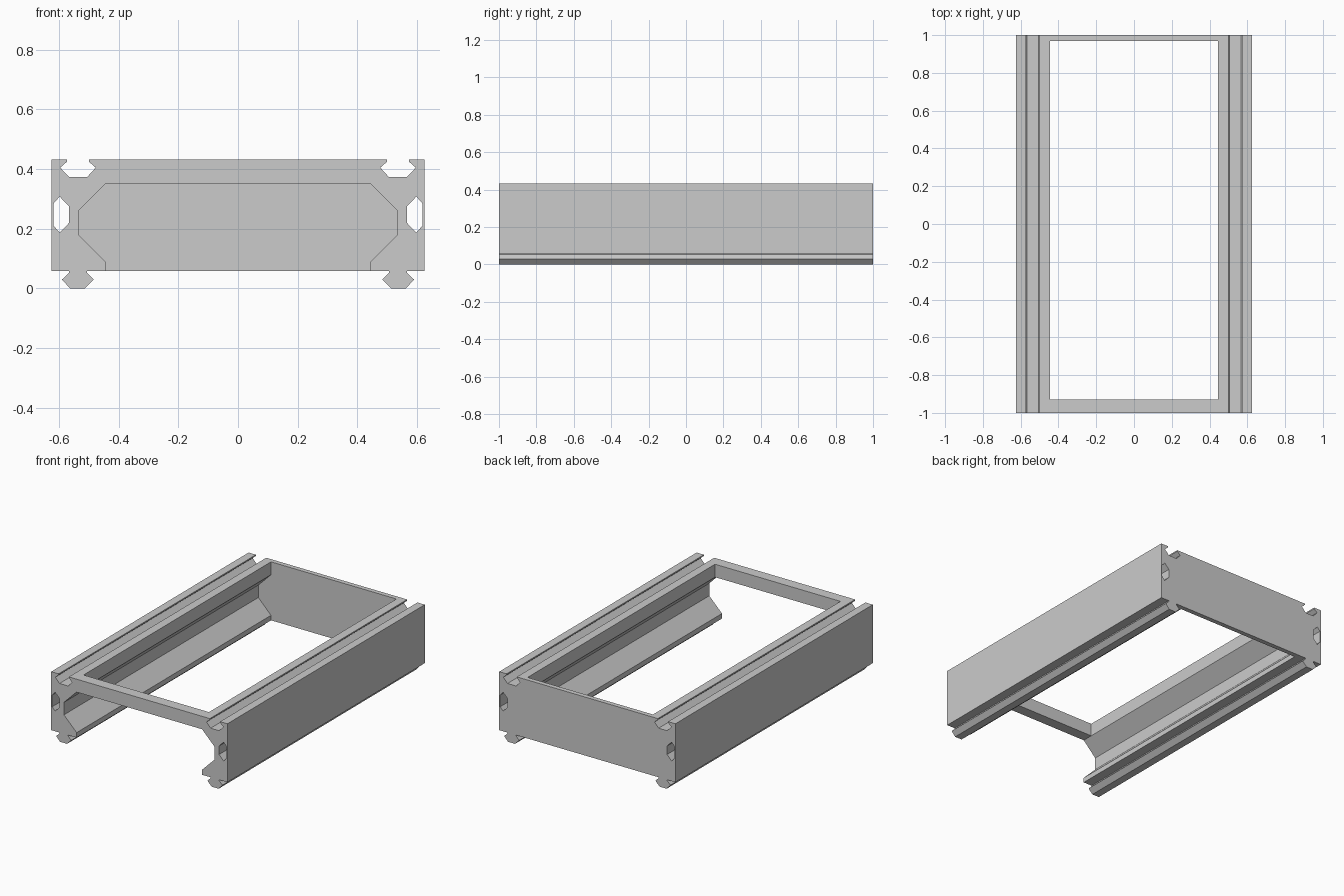
import bpy
import bmesh

if "Cube" in bpy.data.objects:
    bpy.data.objects.remove(bpy.data.objects["Cube"], do_unlink=True)

# Single plain grey finish
grey = bpy.data.materials.new("light_grey")
grey.use_nodes = True
colour = (0.6, 0.6, 0.6, 1)
grey.diffuse_color = colour
grey.node_tree.nodes["Principled BSDF"].inputs["Base Color"].default_value = colour

TOP, BASE, OUT, IN = 0.433, 0.058, 0.625, 0.445


def extrude_profile(name, loops, y0, y1):
    """Fill x/z outlines (inner loops become holes) and extrude along y."""
    bm = bmesh.new()
    edges = []
    for loop in loops:
        verts = [bm.verts.new((x, y0, z)) for x, z in loop]
        edges += [bm.edges.new((a, b)) for a, b in zip(verts, verts[1:] + verts[:1])]
    bmesh.ops.triangle_fill(bm, edges=edges, use_beauty=True, normal=(0, -1, 0))
    result = bmesh.ops.extrude_face_region(bm, geom=bm.faces[:], use_keep_orig=True)
    moved = [v for v in result["geom"] if isinstance(v, bmesh.types.BMVert)]
    bmesh.ops.translate(bm, verts=moved, vec=(0, y1 - y0, 0))
    bmesh.ops.recalc_face_normals(bm, faces=bm.faces[:])
    mesh = bpy.data.meshes.new(name)
    bm.to_mesh(mesh)
    bm.free()
    mesh.materials.append(grey)
    obj = bpy.data.objects.new(name, mesh)
    bpy.context.collection.objects.link(obj)
    return obj


def mirrored(points):
    return [(-x, z) for x, z in points]


# Inner wall, top groove, bottom tongue and side channel of a rail
inner_wall = [(IN, BASE), (IN, 0.09), (0.535, 0.18), (0.535, 0.26), (IN, 0.35), (IN, TOP)]
groove = [(0.5, TOP), (0.5, 0.425), (0.477, 0.405), (0.506, 0.373),
          (0.566, 0.373), (0.596, 0.405), (0.573, 0.425), (0.573, TOP)]
tongue = [(0.566, BASE), (0.566, 0.053), (0.59, 0.03), (0.563, 0),
          (0.513, 0), (0.483, 0.03), (0.506, 0.053), (0.506, BASE)]
channel = [(0.618, 0.21), (0.618, 0.285), (0.598, 0.308),
           (0.566, 0.275), (0.566, 0.22), (0.598, 0.187)]
rail = inner_wall + groove + [(OUT, TOP), (OUT, BASE)] + tongue

# Side rails
extrude_profile("left_rail", [rail, channel], -1, 1)
extrude_profile("right_rail", [mirrored(rail), mirrored(channel)], -1, 1)

# Back plate fills the whole opening between the rails
extrude_profile("back_plate", [inner_wall + mirrored(inner_wall)[::-1]], 0.97, 1)

# Front crossbar bridges the top only
bar = inner_wall[-2:]
extrude_profile("front_crossbar", [bar + mirrored(bar)[::-1]], -1, -0.93)
